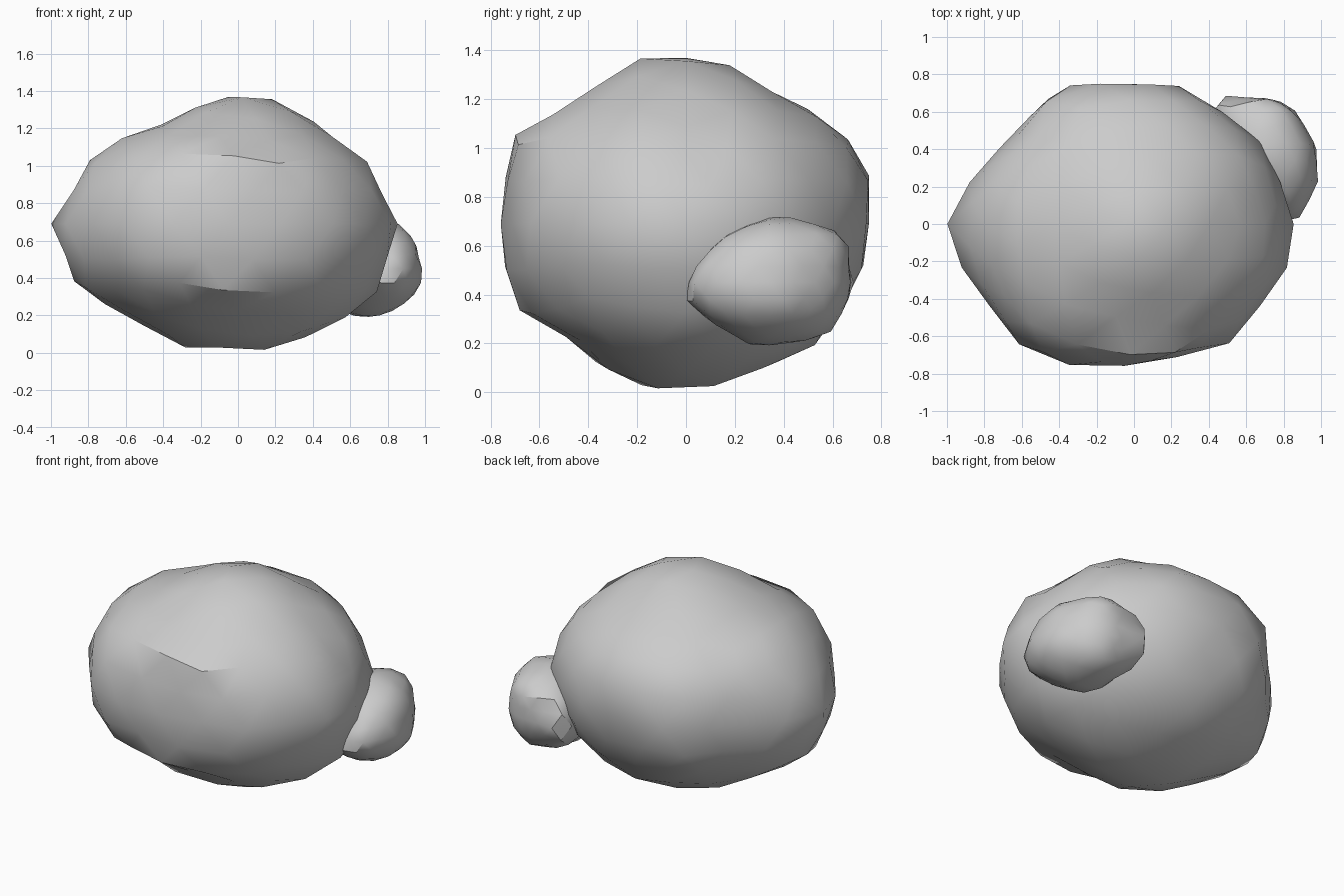
import bpy, bmesh, math
from mathutils import Vector

if "Cube" in bpy.data.objects:
    bpy.data.objects.remove(bpy.data.objects["Cube"])


def outline_radius(outline, cu, cv, angle):
    """Distance from (cu, cv) to a closed outline in the given direction."""
    du, dv = math.cos(angle), math.sin(angle)
    best = 0.0
    for i, (bu, bv) in enumerate(outline):
        au, av = outline[i - 1]
        eu, ev = bu - au, bv - av
        det = eu * dv - ev * du
        if abs(det) < 1e-9:
            continue
        t = (eu * (av - cv) - ev * (au - cu)) / det
        s = (du * (av - cv) - dv * (au - cu)) / det
        if -1e-6 <= s <= 1 + 1e-6:
            best = max(best, t)
    return best


def rock(name, centre, half, front, side, top, facets=(), dents=()):
    """Icosphere shaped so its three sections follow the given outlines."""
    c = Vector(centre)
    ell = lambda d: 1 / math.sqrt(sum((d[k] / half[k]) ** 2 for k in range(3)))
    bm = bmesh.new()
    bmesh.ops.create_icosphere(bm, subdivisions=3, radius=1)
    for v in bm.verts:
        d = Vector([v.co[k] * half[k] for k in range(3)]).normalized()
        total = ratio = 0.0
        for outline, u, w, n in ((front, 0, 2, 1), (side, 1, 2, 0), (top, 0, 1, 2)):
            if abs(d[n]) > 0.995:
                continue
            ang = math.atan2(d[w], d[u])
            flat = [0, 0, 0]
            flat[u], flat[w] = math.cos(ang), math.sin(ang)
            k = (1 - d[n] ** 2) ** 1.5 / (d[n] ** 2 + 0.02)
            ratio += k * outline_radius(outline, c[u], c[w], ang) / ell(flat)
            total += k
        r = ell(d) * ratio / total
        # flat chipped faces
        for normal, point in facets:
            n = Vector(normal).normalized()
            if d.dot(n) > 0.1:
                r = min(r, (Vector(point) - c).dot(n) / d.dot(n))
        p = c + d * r
        # shallow local hollows
        for point, radius, depth in dents:
            q = (p - Vector(point)).length / radius
            if q < 1:
                p -= d * depth * (1 - q * q)
        v.co = p
    me = bpy.data.meshes.new(name)
    bm.to_mesh(me)
    bm.free()
    ob = bpy.data.objects.new(name, me)
    bpy.context.collection.objects.link(ob)
    bpy.ops.object.select_all(action='DESELECT')
    ob.select_set(True)
    bpy.context.view_layer.objects.active = ob
    bpy.ops.object.shade_smooth_by_angle(angle=math.radians(32))
    return ob


# Large boulder
rock("large_boulder", (-0.05, 0, 0.69), (0.93, 0.77, 0.69),
     front=[(-1, .7), (-.86, .35), (-.62, .21), (-.25, .01), (-.03, .06), (.17, 0),
            (.58, .18), (.74, .31), (.80, .5), (.86, .69), (.76, .8), (.72, 1.02),
            (.55, 1.15), (.2, 1.355), (-.02, 1.38), (-.4, 1.22), (-.66, 1.14),
            (-.78, 1.04), (-.87, .86)],
     side=[(-.15, 0), (.1, .03), (.33, .1), (.52, .18), (.72, .47), (.73, .66),
           (.77, .88), (.67, 1.03), (.54, 1.14), (.37, 1.22), (.18, 1.335),
           (-.05, 1.38), (-.22, 1.37), (-.38, 1.25), (-.6, 1.13), (-.76, 1.04),
           (-.75, .87), (-.765, .67), (-.755, .5), (-.67, .305), (-.54, .27),
           (-.36, .11)],
     top=[(-1, 0), (-.82, .29), (-.55, .58), (-.45, .73), (-.17, .77), (.27, .74),
          (.5, .58), (.7, .42), (.75, .3), (.86, -.04), (.81, -.27), (.5, -.65),
          (.05, -.75), (-.32, -.76), (-.47, -.74), (-.68, -.6), (-.76, -.45),
          (-.9, -.27)],
     facets=[((.68, -.35, -.62), (.6, -.3, .3))],
     dents=[((.66, .05, 1.08), .22, .05), ((-.1, -.6, 1.15), .25, .03)])

# Small boulder leaning on the back right
rock("small_boulder", (0.70, 0.34, 0.45), (0.29, 0.35, 0.265),
     front=[(.42, .45), (.46, .3), (.56, .21), (.68, .185), (.8, .21), (.92, .28),
            (1, .39), (.97, .5), (.95, .6), (.86, .69), (.7, .72), (.53, .66)],
     side=[(-.03, .395), (.13, .27), (.27, .19), (.5, .21), (.6, .25), (.68, .4),
           (.67, .64), (.54, .69), (.42, .72), (.32, .71), (.2, .66), (.13, .64),
           (.07, .46)],
     top=[(.42, .4), (.41, .63), (.48, .69), (.6, .68), (.77, .66), (.87, .6),
          (.97, .42), (.98, .36), (.95, .32), (1, .26), (.95, .15), (.88, .02),
          (.7, -.02), (.5, .12)])
